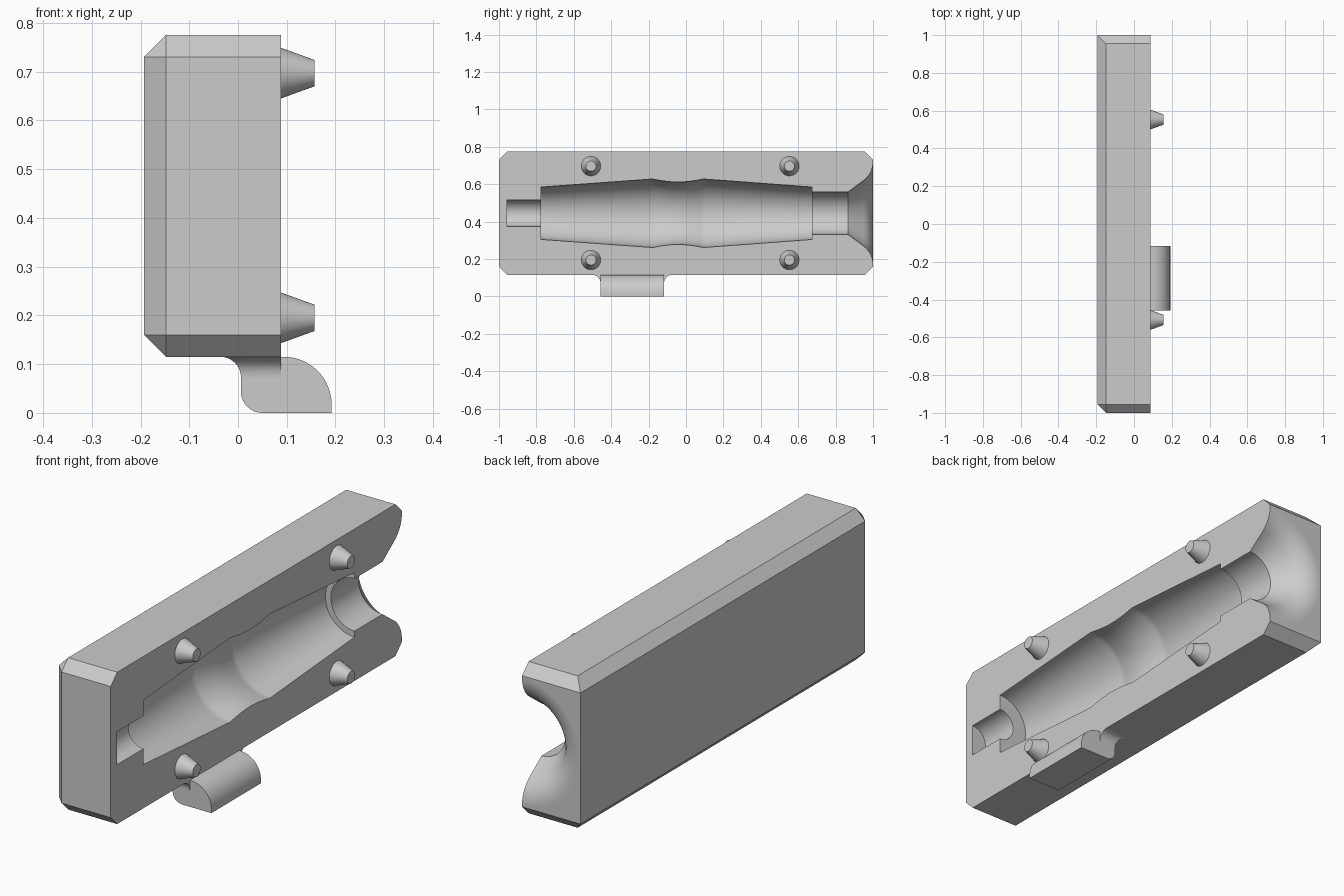
import bpy, bmesh
from math import sin, cos, pi, radians
from mathutils import Vector

cube = bpy.data.objects.get("Cube")
if cube:
    bpy.data.objects.remove(cube, do_unlink=True)

grey = bpy.data.materials.new("plain grey")
grey.use_nodes = True
COLOUR = (0.6, 0.6, 0.6, 1)
grey.diffuse_color = COLOUR
grey.node_tree.nodes["Principled BSDF"].inputs["Base Color"].default_value = COLOUR

BACK, FACE = -0.193, 0.088      # x of the back and of the parting face
LOW, HIGH = 0.115, 0.775        # z of the block
MID = (LOW + HIGH) / 2


def finish(name, bm):
    bmesh.ops.recalc_face_normals(bm, faces=bm.faces[:])
    mesh = bpy.data.meshes.new(name)
    bm.to_mesh(mesh)
    bm.free()
    mesh.materials.append(grey)
    obj = bpy.data.objects.new(name, mesh)
    bpy.context.collection.objects.link(obj)
    return obj


def smooth(obj):
    bpy.ops.object.select_all(action='DESELECT')
    obj.select_set(True)
    bpy.context.view_layer.objects.active = obj
    bpy.ops.object.shade_smooth_by_angle(angle=radians(30))
    # keep the large planar faces flat
    for p in obj.data.polygons:
        if max(abs(c) for c in p.normal) > 0.9999:
            p.use_smooth = False


def loft(bm, rings):
    """Skin closed rings of points and cap both ends."""
    rings = [[bm.verts.new(p) for p in ring] for ring in rings]
    for a, b in zip(rings, rings[1:]):
        for i in range(len(a)):
            j = (i + 1) % len(a)
            bm.faces.new((a[i], a[j], b[j], b[i]))
    bm.faces.new(rings[0])
    bm.faces.new(rings[-1])


def arc(cx, cy, r, start, end, n=12):
    angles = [radians(start + (end - start) * i / n) for i in range(n + 1)]
    return [(cx + r * cos(a), cy + r * sin(a)) for a in angles]


# Block: chamfered along the back and on both ends, parting face left sharp
bm = bmesh.new()
bmesh.ops.create_cube(bm, size=1)
for v in bm.verts:
    v.co = Vector(((BACK + FACE) / 2 + v.co.x * (FACE - BACK), v.co.y * 2,
                   MID + v.co.z * (HIGH - LOW)))


def chamfered(edge):
    a, b = (v.co for v in edge.verts)
    m = (a + b) / 2
    at_back, at_end = m.x < BACK + 0.01, abs(m.y) > 0.9
    at_rim = abs(m.z - MID) > 0.3
    return (at_rim and (at_back or at_end)) or (at_back and m.y < -0.9)


bmesh.ops.bevel(bm, geom=[e for e in bm.edges if chamfered(e)], offset=0.045,
                offset_type='OFFSET', segments=1, affect='EDGES')
block = finish("mould_half", bm)

# Cavity cutter: (y, radius) profile turned about the long axis
waist = [(-0.18 + 0.275 * i / 16, 0.183 - 0.016 * sin(pi * i / 16)) for i in range(17)]
profile = [(-0.957, 0.0715), (-0.775, 0.0715), (-0.775, 0.14), (-0.19, 0.1823)]
profile += waist + [(0.105, 0.1823), (0.675, 0.14), (0.675, 0.114), (0.867, 0.114)]
profile += arc(0.875, 0.275, 0.125, -53, 0, 14) + [(1.05, 0.275)]
SIDES = 96
bm = bmesh.new()
loft(bm, [[(FACE + r * cos(2 * pi * k / SIDES), y, MID + r * sin(2 * pi * k / SIDES))
           for k in range(SIDES)] for y, r in profile])
cutter = finish("cavity_cutter", bm)
cutter.hide_render = True

mod = block.modifiers.new("cavity", 'BOOLEAN')
mod.operation, mod.solver, mod.object = 'DIFFERENCE', 'EXACT', cutter
bpy.ops.object.select_all(action='DESELECT')
block.select_set(True)
bpy.context.view_layer.objects.active = block
bpy.ops.object.modifier_apply(modifier=mod.name)
bpy.data.objects.remove(cutter, do_unlink=True)
smooth(block)

# Four tapered locating pins
for end, y in (("front", -0.508), ("rear", 0.553)):
    for level, z in (("lower", 0.195), ("upper", 0.697)):
        bm = bmesh.new()
        loft(bm, [[(x, y + r * cos(2 * pi * k / 48), z + r * sin(2 * pi * k / 48))
                   for k in range(48)] for x, r in ((FACE, 0.052), (0.157, 0.027))])
        smooth(finish(f"{end}_{level}_pin", bm))

# Hook under the block: rounded profile in x and z, drawn along y
Y0, Y1, STEM = -0.457, -0.117, 0.006
outline = arc(0.05, 0.044, 0.044, 270, 180) + [(STEM, LOW)]
outline += arc(0.094, 0.017, 0.098, 90, 0, 20) + [(0.192, 0)]
bm = bmesh.new()
loft(bm, [[(x, y, z) for x, z in outline] for y in (Y0, Y1)])
smooth(finish("hook", bm))

# Concave fillet flaring from the hook into the block
F = 0.042
bm = bmesh.new()
rings = []
for i in range(13):
    a = pi / 2 * i / 12
    d, z = F * (1 - cos(a)), LOW - F + F * sin(a)
    rings.append([(STEM - d, Y0 - d, z), (FACE, Y0 - d, z),
                  (FACE, Y1 + d, z), (STEM - d, Y1 + d, z)])
loft(bm, rings)
smooth(finish("hook_fillet", bm))
